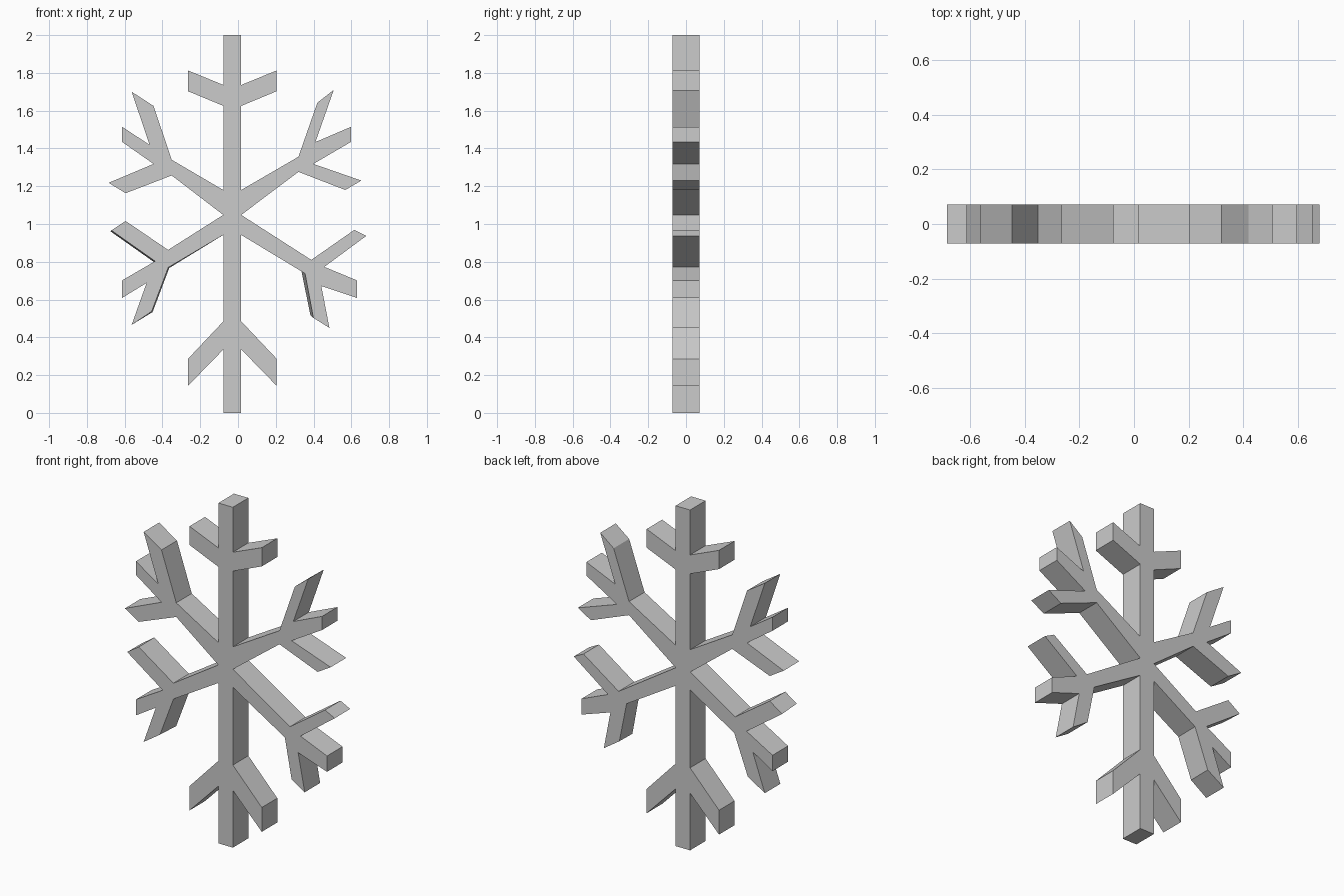
import bpy, bmesh

CX, DEPTH = -0.03, 0.072   # spine centre line, half thickness

# Right half of the spine with its twigs, as (offset from CX, z); mirrored for the left
top = [(0.047, 2.0), (0.047, 1.736), (0.235, 1.813), (0.235, 1.703), (0.047, 1.625)]
bottom = [(0.047, 0.485), (0.235, 0.286), (0.235, 0.143), (0.047, 0.336), (0.047, 0.0)]

# Hand-cut forked arms, each listed from its upper root to its lower root
upper_right = [(0.017, 1.18), (0.32, 1.356), (0.42, 1.642), (0.507, 1.71), (0.41, 1.434),
               (0.597, 1.514), (0.597, 1.434), (0.399, 1.318), (0.653, 1.23), (0.568, 1.18),
               (0.32, 1.276), (0.017, 1.048)]
lower_right = [(0.388, 0.81), (0.616, 0.969), (0.679, 0.937), (0.457, 0.773),
               (0.629, 0.702), (0.629, 0.609), (0.441, 0.672), (0.484, 0.45),
               (0.399, 0.503), (0.355, 0.738), (0.017, 0.942)]
upper_left = [(-0.078, 1.18), (-0.351, 1.34), (-0.447, 1.625), (-0.563, 1.70), (-0.468, 1.419),
              (-0.613, 1.514), (-0.613, 1.434), (-0.447, 1.318), (-0.685, 1.218),
              (-0.595, 1.163), (-0.351, 1.257), (-0.078, 1.048)]
lower_left = [(-0.37, 0.863), (-0.595, 1.016), (-0.67, 0.966), (-0.439, 0.803),
              (-0.613, 0.702), (-0.613, 0.609), (-0.484, 0.688), (-0.563, 0.466),
              (-0.457, 0.537), (-0.369, 0.77), (-0.078, 0.942)]

# Small flare of the back edge on a few twigs
flare = {(0.399, 0.503): (-0.016, 0.015), (0.355, 0.738): (-0.019, 0.013),
         (-0.67, 0.966): (-0.005, -0.005), (-0.439, 0.803): (-0.005, -0.005),
         (-0.457, 0.537): (0.005, -0.003), (-0.369, 0.77): (0.005, -0.003)}


def side(points, sign):
    return [(CX + sign * x, z) for x, z in points]


right = side(top, 1) + upper_right + lower_right + side(bottom, 1)
left = side(top, -1) + upper_left + lower_left + side(bottom, -1)
outline = right + left[::-1]

# Snowflake: front and back outlines joined by side walls
bm = bmesh.new()
front = [bm.verts.new((x, -DEPTH, z)) for x, z in outline]
back = []
for x, z in outline:
    dx, dz = flare.get((x, z), (0, 0))
    back.append(bm.verts.new((x + dx, DEPTH, z + dz)))
bm.faces.new(front)
bm.faces.new(back[::-1])
n = len(outline)
for i in range(n):
    j = (i + 1) % n
    bm.faces.new((front[j], front[i], back[i], back[j]))
bmesh.ops.recalc_face_normals(bm, faces=bm.faces)

mesh = bpy.data.meshes.new("snowflake")
bm.to_mesh(mesh)
bm.free()
bpy.context.collection.objects.link(bpy.data.objects.new("snowflake", mesh))
